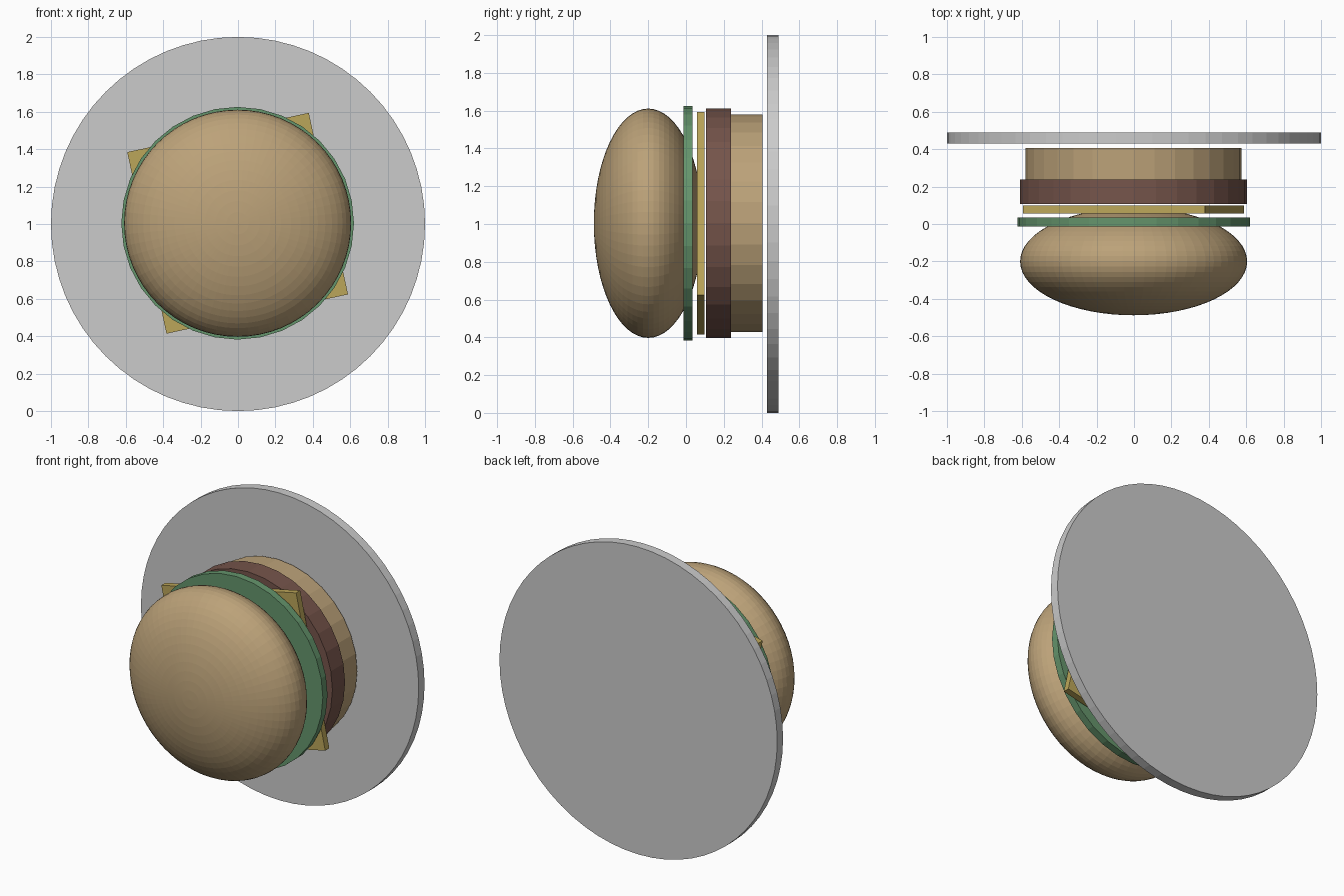
import bpy
from math import radians, pi

if "Cube" in bpy.data.objects:
    bpy.data.objects.remove(bpy.data.objects["Cube"])

CX, CZ = -0.002, 1.004   # axis of the burger stack


def paint(ob, name, rgb):
    mat = bpy.data.materials.get(name) or bpy.data.materials.new(name)
    mat.diffuse_color = (*rgb, 1)
    mat.use_nodes = True
    mat.node_tree.nodes["Principled BSDF"].inputs["Base Color"].default_value = mat.diffuse_color
    ob.data.materials.append(mat)


def disc(name, radius, y0, y1, sides, x=CX, z=CZ):
    """Cylinder lying along y between y0 and y1."""
    bpy.ops.mesh.primitive_cylinder_add(
        vertices=sides, radius=radius, depth=y1 - y0,
        location=(x, (y0 + y1) / 2, z), rotation=(pi / 2, 0, 0))
    ob = bpy.context.object
    ob.name = name
    return ob


BUN = (0.50, 0.36, 0.19)

# Plate
disc("plate", 1.0, 0.43, 0.49, 64, 0, 1)

# Bottom bun and patty
paint(disc("bottom_bun", 0.577, 0.235, 0.405, 32), "bun", BUN)
paint(disc("patty", 0.607, 0.107, 0.237, 32), "patty", (0.18, 0.09, 0.07))

# Cheese slice, a thin square turned on the stack
bpy.ops.mesh.primitive_cube_add(size=1, location=(CX, 0.078, CZ),
                                rotation=(0, radians(-12.2), 0))
cheese = bpy.context.object
cheese.name = "cheese_slice"
cheese.scale = (0.993, 0.042, 0.993)
paint(cheese, "cheese", (0.50, 0.38, 0.10))

# Lettuce
paint(disc("lettuce", 0.622, -0.013, 0.035, 32), "lettuce", (0.13, 0.30, 0.15))

# Domed top bun, a flattened ball with its pole to the front
bpy.ops.mesh.primitive_uv_sphere_add(segments=64, ring_count=32, radius=1,
                                     location=(CX, -0.2, CZ),
                                     rotation=(pi / 2, 0, 0))
top = bpy.context.object
top.name = "top_bun"
top.scale = (0.607, 0.607, 0.288)
paint(top, "bun", BUN)
